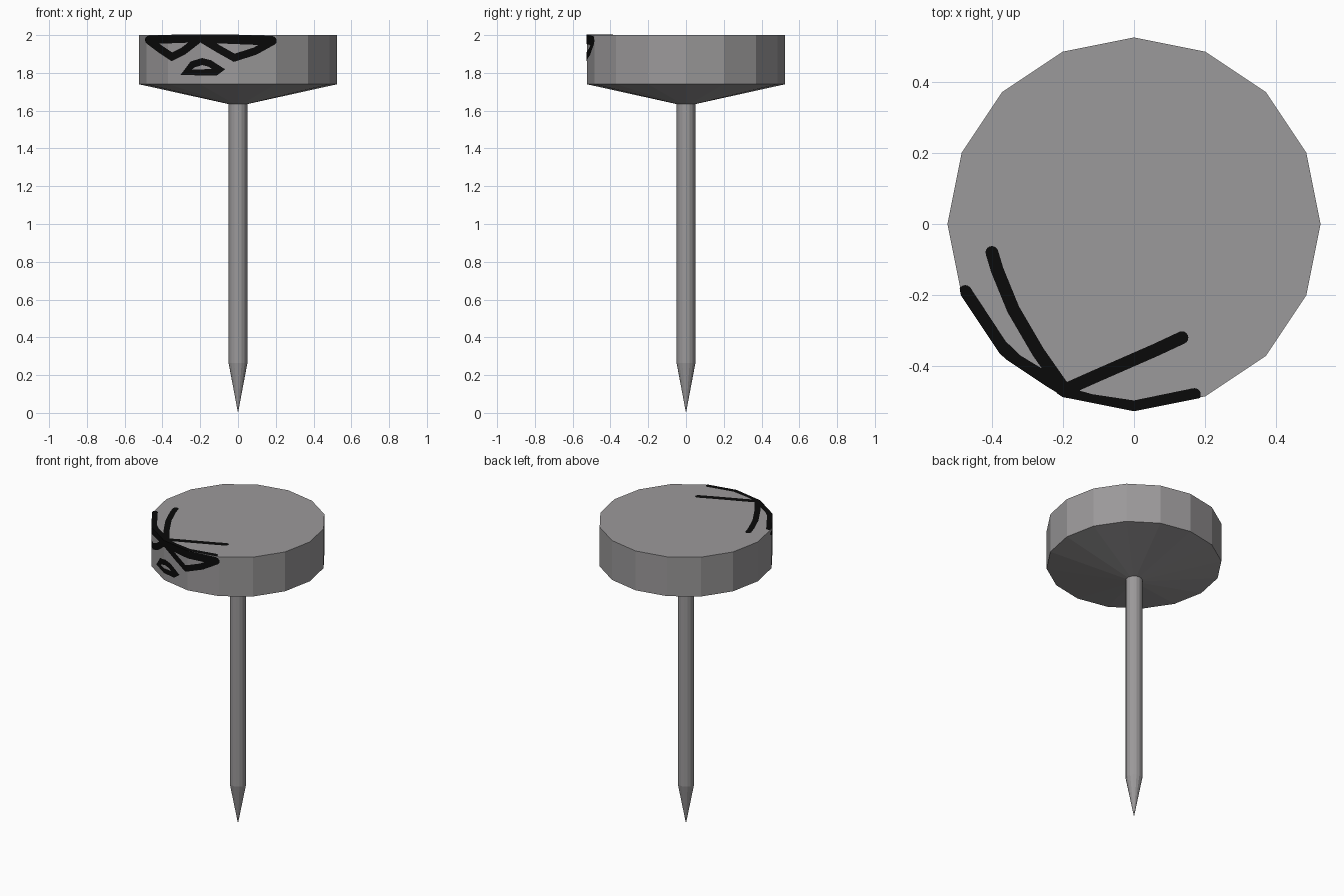
import bpy, bmesh, math
from mathutils import Vector

if "Cube" in bpy.data.objects:
    bpy.data.objects.remove(bpy.data.objects["Cube"], do_unlink=True)

SIDES, RADIUS, TOP, LIFT = 16, 0.525, 2.0, 0.002
STEP = 2 * math.pi / SIDES
APOTHEM = RADIUS * math.cos(STEP / 2) + LIFT


def material(name, rgb):
    m = bpy.data.materials.new(name)
    m.use_nodes = True
    colour = (*rgb, 1)
    m.diffuse_color = colour
    m.node_tree.nodes["Principled BSDF"].inputs["Base Color"].default_value = colour
    return m


STEEL = material("steel_grey", (0.33, 0.32, 0.325))
INK = material("black_ink", (0.003, 0.003, 0.003))


def finish(bm, name, mat):
    mesh = bpy.data.meshes.new(name)
    bm.to_mesh(mesh)
    bm.free()
    mesh.materials.append(mat)
    obj = bpy.data.objects.new(name, mesh)
    bpy.context.collection.objects.link(obj)
    return obj


def lathe(name, profile):
    """Spin (radius, height) points into a closed faceted solid."""
    bm = bmesh.new()
    verts = [bm.verts.new((r, 0, z)) for r, z in profile]
    edges = [bm.edges.new(pair) for pair in zip(verts, verts[1:])]
    bmesh.ops.spin(bm, geom=verts + edges, cent=(0, 0, 0), axis=(0, 0, 1),
                   angle=2 * math.pi, steps=SIDES, use_merge=True)
    bmesh.ops.remove_doubles(bm, verts=bm.verts, dist=0.0001)
    bmesh.ops.dissolve_degenerate(bm, edges=bm.edges, dist=0.0001)
    bmesh.ops.holes_fill(bm, edges=bm.edges, sides=0)
    bmesh.ops.recalc_face_normals(bm, faces=bm.faces)
    return finish(bm, name, STEEL)


def stroke(bm, points, width, closed=False):
    """Flat mitred ribbon in the XY plane, with round ends when open."""
    pts = [Vector(p) for p in points]
    n, half, rails = len(pts), width / 2, []
    for i, p in enumerate(pts):
        before = pts[i - 1] if closed or i else None
        after = pts[(i + 1) % n] if closed or i < n - 1 else None
        dirs = [d.normalized() for d in
                ([p - before] if before else []) + ([after - p] if after else [])]
        side = Vector((-sum(d.y for d in dirs), sum(d.x for d in dirs))).normalized()
        square = Vector((-dirs[0].y, dirs[0].x))
        side *= half / max(side.dot(square), 0.55)
        rails.append([bm.verts.new((*q, 0)) for q in (p - side, p + side)])
    for i in range(n if closed else n - 1):
        a, b = rails[i], rails[(i + 1) % n]
        bm.faces.new((a[0], b[0], b[1], a[1]))
    for p in () if closed else (pts[0], pts[-1]):
        disc = [bm.verts.new((p.x + half * math.cos(k * STEP),
                              p.y + half * math.sin(k * STEP), 0)) for k in range(SIDES)]
        bm.faces.new(disc)


def cut(bm, co, normal, clear):
    bmesh.ops.bisect_plane(bm, geom=bm.verts[:] + bm.edges[:] + bm.faces[:],
                           plane_co=co, plane_no=normal, clear_outer=clear)


FACETS = [Vector((math.cos(a), math.sin(a), 0))
          for a in ((k + 0.5) * STEP for k in range(SIDES))]


def side_mark(name, strokes):
    """Draw in (x, z), then fold the ink around the front facets."""
    bm = bmesh.new()
    for s in strokes:
        stroke(bm, *s)
    cut(bm, (0, TOP + LIFT, 0), (0, 1, 0), True)
    for k in range(SIDES // 2 + 1):
        cut(bm, (RADIUS * math.cos(k * STEP), 0, 0), (1, 0, 0), False)
    for v in bm.verts:
        x, z = v.co.x, v.co.y
        y = max((APOTHEM - x * f.x) / f.y for f in FACETS if f.y < 0)
        v.co = (x, y, z)
    return finish(bm, name, INK)


def top_mark(name, strokes):
    """Draw in (x, y) on the flat top, trimmed to the rim."""
    bm = bmesh.new()
    for s in strokes:
        stroke(bm, *s)
    for f in FACETS:
        cut(bm, f * APOTHEM, f, True)
    for v in bm.verts:
        v.co.z = TOP + LIFT
    return finish(bm, name, INK)


# Nail body
lathe("nail_head", [(0, TOP), (RADIUS, TOP), (RADIUS, 1.74), (0.05, 1.635), (0, 1.635)])
lathe("nail_shaft", [(0.05, 1.64), (0.05, 0.265), (0, 0)])

# Scowling face inked on the side of the head
side_mark("right_eye", [
    ([(-0.47, 1.97), (-0.41, 1.925), (-0.35, 1.885), (-0.29, 1.915), (-0.2, 1.985)], 0.04),
    ([(-0.47, 1.975), (-0.2, 1.985)], 0.045)])
side_mark("left_eye", [
    ([(-0.2, 1.985), (-0.1, 1.925), (-0.02, 1.88), (0.09, 1.915), (0.18, 1.965)], 0.04),
    ([(-0.2, 1.985), (0.18, 1.97)], 0.05)])
side_mark("mouth", [
    ([(-0.275, 1.803), (-0.12, 1.803), (-0.1, 1.818), (-0.15, 1.85),
      (-0.19, 1.86), (-0.24, 1.845)], 0.036, True)])

# Brows and upper eye lines running over the top
top_mark("right_brow", [
    ([(-0.4, -0.08), (-0.385, -0.13), (-0.34, -0.24), (-0.27, -0.36), (-0.2, -0.46)], 0.036)])
top_mark("left_brow", [
    ([(0.135, -0.32), (0.06, -0.355), (-0.1, -0.425), (-0.19, -0.465)], 0.036)])
top_mark("right_eye_line", [
    ([(-0.475, -0.19), (-0.375, -0.342), (-0.33, -0.385), (-0.19, -0.47)], 0.036)])
top_mark("left_eye_line", [
    ([(-0.2, -0.475), (-0.12, -0.497), (0, -0.515), (0.17, -0.48)], 0.036)])
